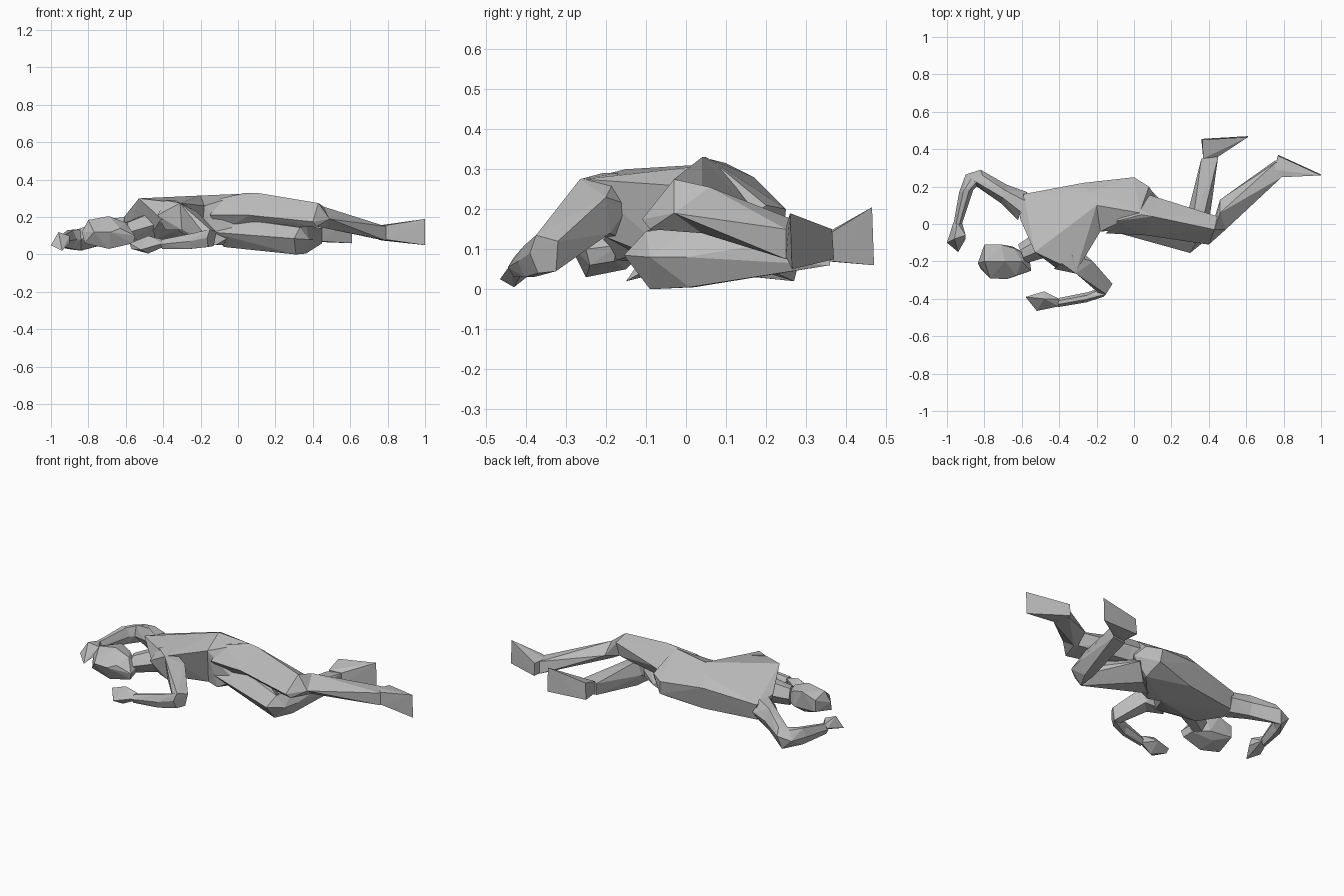
import bpy, bmesh

mat = bpy.data.materials.new("plain_grey")
mat.diffuse_color = (0.5, 0.5, 0.5, 1)


def build(name, groups):
    """One object made of the convex hull of each group of points."""
    out = bmesh.new()
    for pts in groups:
        vs = [out.verts.new(p) for p in pts]
        res = bmesh.ops.convex_hull(out, input=vs)
        junk = [v for v in res["geom_interior"] + res["geom_unused"]
                if isinstance(v, bmesh.types.BMVert)]
        bmesh.ops.delete(out, geom=list(set(junk)), context="VERTS")
    bmesh.ops.recalc_face_normals(out, faces=out.faces)
    me = bpy.data.meshes.new(name)
    out.to_mesh(me)
    out.free()
    me.materials.append(mat)
    ob = bpy.data.objects.new(name, me)
    bpy.context.collection.objects.link(ob)


def ring(r):
    """Section between two plan points with low and high z, or given points."""
    if isinstance(r[0], tuple):
        return list(r)
    xa, ya, xb, yb, lo, hi = r
    mid = (lo + hi) / 2
    return [(xa + (xb - xa) * t, ya + (yb - ya) * t, z)
            for t, z in ((0, mid), (.3, hi), (.7, hi), (1, mid), (.7, lo), (.3, lo))]


def limb(name, *rings):
    build(name, [ring(a) + ring(b) for a, b in zip(rings, rings[1:])])


# torso, rolled so one shoulder is high
build("chest", [[
    (-.53, -.15, .30), (-.31, -.255, .275), (-.41, -.24, .19), (-.32, -.20, .13),
    (-.61, .03, .20), (-.59, .16, .18), (-.60, .06, .07), (-.58, .14, .08),
    (-.27, .22, .22), (-.24, .17, .28), (-.20, .10, .315), (-.18, -.04, .26),
    (-.20, 0, .05), (-.25, .19, .08), (-.50, -.06, .06), (-.36, -.11, .08)]])
build("pelvis", [[
    (-.27, .22, .22), (-.24, .17, .28), (-.20, .10, .315), (-.18, -.04, .26),
    (-.20, 0, .05), (-.25, .19, .08), (0, .25, .20), (.01, .24, .12),
    (.08, .20, .21), (.12, .14, .16), (.03, .06, .325), (0, -.03, .12),
    (.03, .14, .06), (-.12, -.03, .05)]])

# neck and head
limb("neck", (-.46, .0, -.44, -.17, .09, .23), (-.62, -.11, -.58, -.21, .07, .17))
build("head", [[
    (-.835, -.21, .12), (-.80, -.11, .16), (-.80, -.11, .09), (-.71, -.11, .19),
    (-.64, -.13, .17), (-.65, -.12, .08), (-.80, -.20, .185), (-.69, -.20, .205),
    (-.60, -.20, .17), (-.63, -.275, .14), (-.77, -.29, .12), (-.68, -.295, .12),
    (-.82, -.24, .06), (-.69, -.25, .03), (-.70, -.15, .05), (-.56, -.17, .11),
    (-.55, -.25, .10), (-.56, -.24, .06), (-.57, -.18, .07)]])

# high-side arm, bent forward
elbow_r = ((-.165, -.39, .09), (-.15, -.375, .135), (-.115, -.32, .12),
           (-.13, -.325, .045), (-.16, -.37, .04))
limb("right_upper_arm", (-.43, -.24, -.29, -.14, .13, .29),
     ((-.31, -.265, .275), (-.22, -.20, .23), (-.24, -.19, .14), (-.30, -.25, .13)),
     elbow_r)
limb("right_forearm", elbow_r, (-.26, -.42, -.25, -.365, .03, .11),
     (-.41, -.445, -.40, -.395, .03, .08))
build("right_hand", [[
    (-.40, -.44, .06), (-.40, -.40, .08), (-.40, -.41, .04), (-.52, -.465, .025),
    (-.48, -.40, .10), (-.58, -.39, .06), (-.48, -.36, .06), (-.57, -.40, .03),
    (-.48, -.43, .005)]])

# low-side arm, reaching ahead
elbow_l = ((-.82, .29, .10), (-.81, .26, .14), (-.87, .24, .13), (-.90, .265, .08),
           (-.84, .20, .08), (-.84, .27, .02))
limb("left_upper_arm", (-.57, .17, -.62, .02, .07, .20),
     (-.68, .21, -.71, .11, .06, .19), elbow_l)
limb("left_forearm", elbow_l,
     (-.86, .18, -.935, .17, .03, .13), (-.92, .0, -.965, .0, .04, .10))
build("left_hand", [[
    (-.92, .01, .06), (-.965, .01, .08), (-.945, .01, .10), (-1, -.10, .05),
    (-.96, -.08, .12), (-.94, -.15, .02), (-.90, -.08, .06), (-.90, -.06, .10)]])

# upper leg
knee_r = ((.40, -.11, .175), (.43, -.03, .275), (.45, .04, .24), (.43, .03, .16),
          (.42, -.09, .15))
limb("right_thigh", (.04, .17, -.15, -.05, .12, .30),
     ((.13, .14, .22), (.10, .04, .33), (.04, .05, .33), (.06, -.06, .21), (.09, .0, .15),
      (.12, .10, .15)), knee_r)
limb("right_shin", knee_r, ((.46, .13, .19), (.46, .06, .255), (.49, -.03, .19),
                            (.47, .04, .14)),
     ((.755, .34, .08), (.76, .33, .15), (.79, .25, .15), (.79, .25, .075)))
build("right_foot", [[
    (.75, .29, .08), (.75, .29, .155), (.79, .25, .08), (.79, .25, .155),
    (1, .265, .05), (1, .26, .19), (.77, .37, .075), (.77, .365, .15)]])

# lower leg, resting on the ground
knee_l = ((.30, -.155, .085), (.33, -.10, .145), (.31, -.09, 0), (.38, -.09, .08),
          (.28, 0, .06))
limb("left_thigh", (.10, .17, -.15, -.03, .04, .20), knee_l)
limb("left_shin", knee_l, (.28, .03, .40, 0, .005, .155),
     ((.36, .35, .06), (.36, .35, .13), (.45, .36, .14), (.45, .36, .06)))
build("left_foot", [[
    (.37, .35, .07), (.37, .35, .14), (.45, .36, .07), (.45, .36, .14),
    (.61, .47, .06), (.61, .465, .205), (.36, .455, .07), (.365, .45, .17)]])
